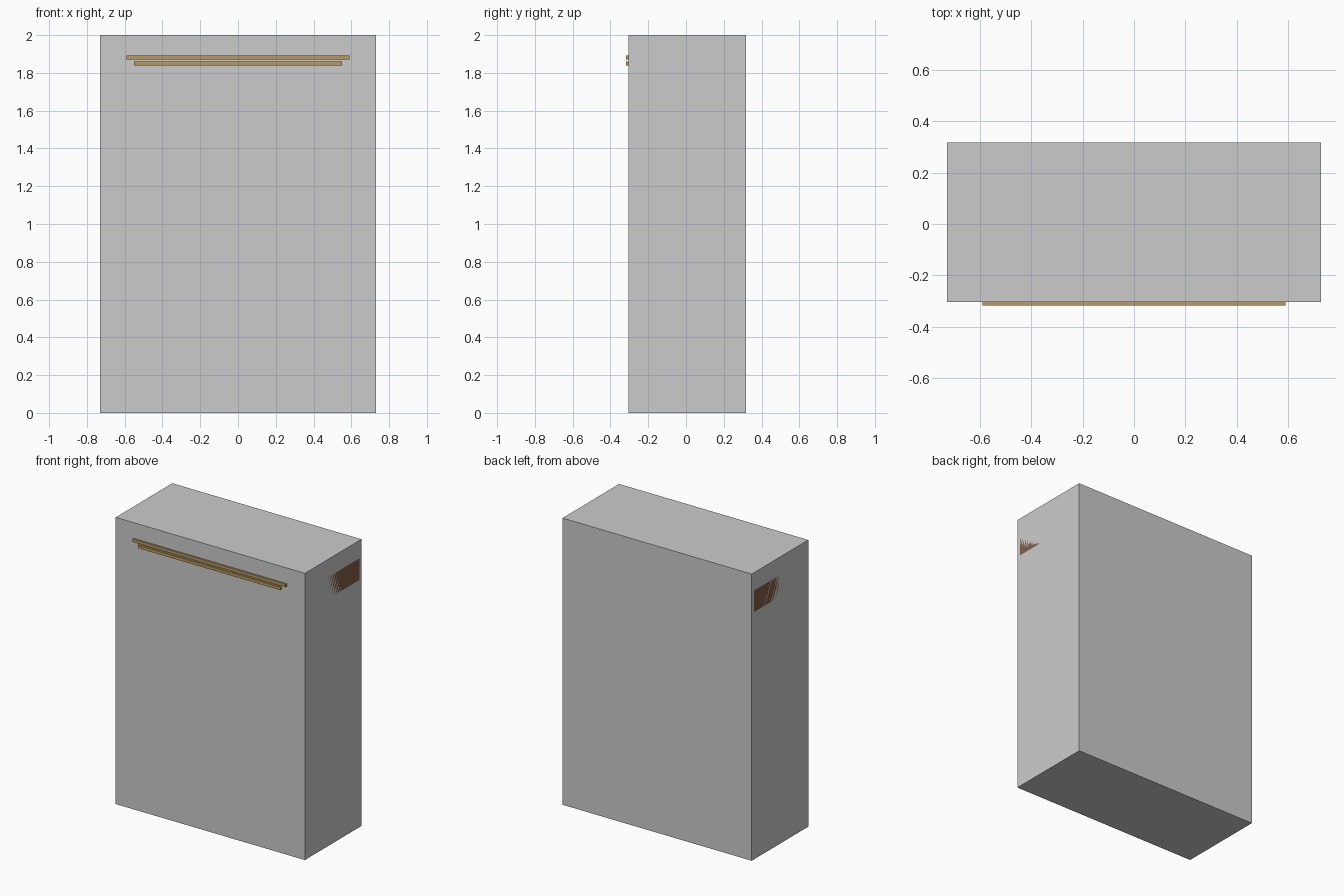
import bpy

if "Cube" in bpy.data.objects:
    bpy.data.objects.remove(bpy.data.objects["Cube"])


def material(name, color):
    m = bpy.data.materials.new(name)
    m.diffuse_color = color
    m.use_nodes = True
    m.node_tree.nodes["Principled BSDF"].inputs["Base Color"].default_value = m.diffuse_color
    return m


def box(name, x, y, z, mat=None):
    """Box from (min, max) ranges on each axis."""
    bpy.ops.mesh.primitive_cube_add(size=1)
    ob = bpy.context.object
    ob.name = name
    ranges = (x, y, z)
    ob.location = [(a + b) / 2 for a, b in ranges]
    ob.scale = [b - a for a, b in ranges]
    bpy.ops.object.transform_apply(location=True, rotation=True, scale=True)
    if mat:
        ob.data.materials.append(mat)
    return ob


brass = material("brass", (0.50, 0.33, 0.11, 1))
brown = material("brown", (0.22, 0.11, 0.06, 1))

W, FRONT, BACK = 0.73, -0.305, 0.318
T = 0.01  # inlay thickness
BAND = (1.725, 1.875)

# Cabinet body
box("body", (-W, W), (FRONT, BACK), (0, 2))

# Brass trim strips on the front
box("upper_trim", (-0.59, 0.59), (-0.318, FRONT), (1.871, 1.891), brass)
box("lower_trim", (-0.55, 0.55), (-0.318, FRONT), (1.839, 1.859), brass)

# Brown bands inlaid flush with the back and sides
box("back_band", (-0.71, 0.71), (BACK - T, BACK), BAND, brown)
for side, x in (("left", (-W, -W + T)), ("right", (W - T, W))):
    box(side + "_band", x, (-0.28, 0.295), BAND, brown)
